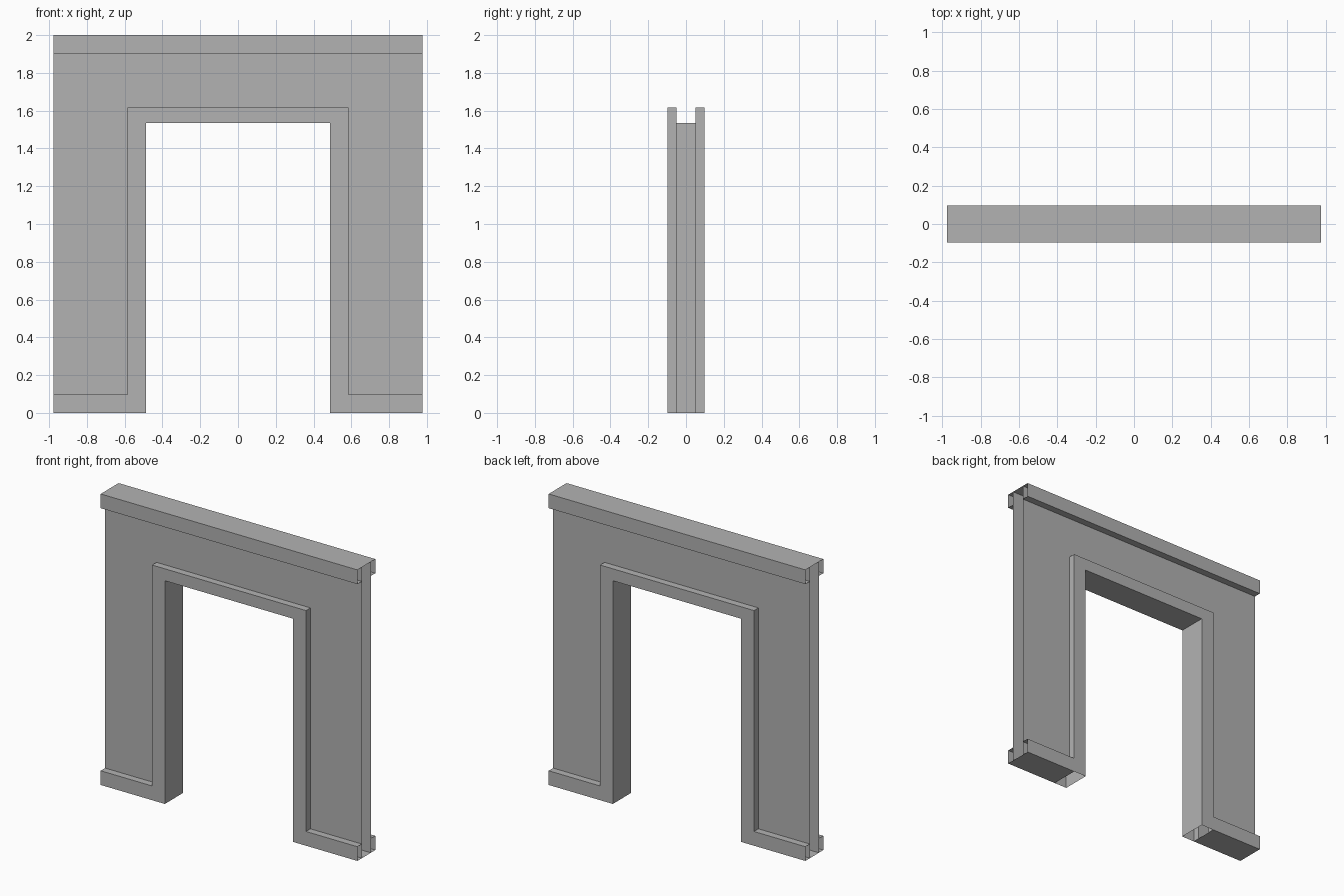
import bpy

cube = bpy.data.objects.get("Cube")
if cube:
    bpy.data.objects.remove(cube, do_unlink=True)

# Main sizes
HALF_W, HEIGHT = 0.976, 2.0        # whole wall
TRIM = 0.0976                      # height of skirting and cornice
WALL_Y, TRIM_Y = 0.049, 0.0976     # half depths
FRAME_X, FRAME_Z = 0.585, 1.616    # outer edge of the door frame
DOOR_X, DOOR_Z = 0.488, 1.534      # opening

grey = bpy.data.materials.new("plain grey")
grey.use_nodes = True
colour = (0.448, 0.448, 0.448, 1)
grey.diffuse_color = colour
grey.node_tree.nodes["Principled BSDF"].inputs["Base Color"].default_value = colour


def loft(name, rows, mirror=None):
    """Skin rows of points with open-ended quads, optionally mirrored on one axis."""
    n = len(rows[0])
    verts = [p for row in rows for p in row]
    faces = [(r * n + i, (r + 1) * n + i, (r + 1) * n + i + 1, r * n + i + 1)
             for r in range(len(rows) - 1) for i in range(n - 1)]
    mesh = bpy.data.meshes.new(name)
    mesh.from_pydata(verts, [], faces)
    mesh.materials.append(grey)
    obj = bpy.data.objects.new(name, mesh)
    bpy.context.collection.objects.link(obj)
    if mirror:
        mod = obj.modifiers.new("Mirror", 'MIRROR')
        mod.use_axis = [axis == mirror for axis in "xyz"]
    return obj


def arch(half_width, top, y):
    """Three-sided door-shaped path at depth y."""
    return [(-half_width, y, 0), (-half_width, y, top),
            (half_width, y, top), (half_width, y, 0)]


def sweep(name, profile, x0, x1, mirror=None):
    """Run a (y, z) profile along x, leaving the ends open."""
    return loft(name, [[(x, y, z) for y, z in profile] for x in (x0, x1)], mirror)


# Wall faces, front and back, around the frame
loft("wall_panels", [arch(HALF_W, HEIGHT, -WALL_Y),
                     arch(FRAME_X, FRAME_Z, -WALL_Y)], "y")

# Raised door frame with the reveal through the wall
loft("door_frame", [arch(FRAME_X, FRAME_Z, -WALL_Y),
                    arch(FRAME_X, FRAME_Z, -TRIM_Y),
                    arch(DOOR_X, DOOR_Z, -TRIM_Y),
                    arch(DOOR_X, DOOR_Z, TRIM_Y),
                    arch(FRAME_X, FRAME_Z, TRIM_Y),
                    arch(FRAME_X, FRAME_Z, WALL_Y)])

# Cornice along the top
low = HEIGHT - TRIM
sweep("cornice", [(-WALL_Y, low), (-TRIM_Y, low), (-TRIM_Y, HEIGHT),
                  (TRIM_Y, HEIGHT), (TRIM_Y, low), (WALL_Y, low)], -HALF_W, HALF_W)

# Skirting on both sides of the door
sweep("skirting", [(WALL_Y, TRIM), (TRIM_Y, TRIM), (TRIM_Y, 0),
                   (-TRIM_Y, 0), (-TRIM_Y, TRIM), (-WALL_Y, TRIM)],
      FRAME_X, HALF_W, "x")
